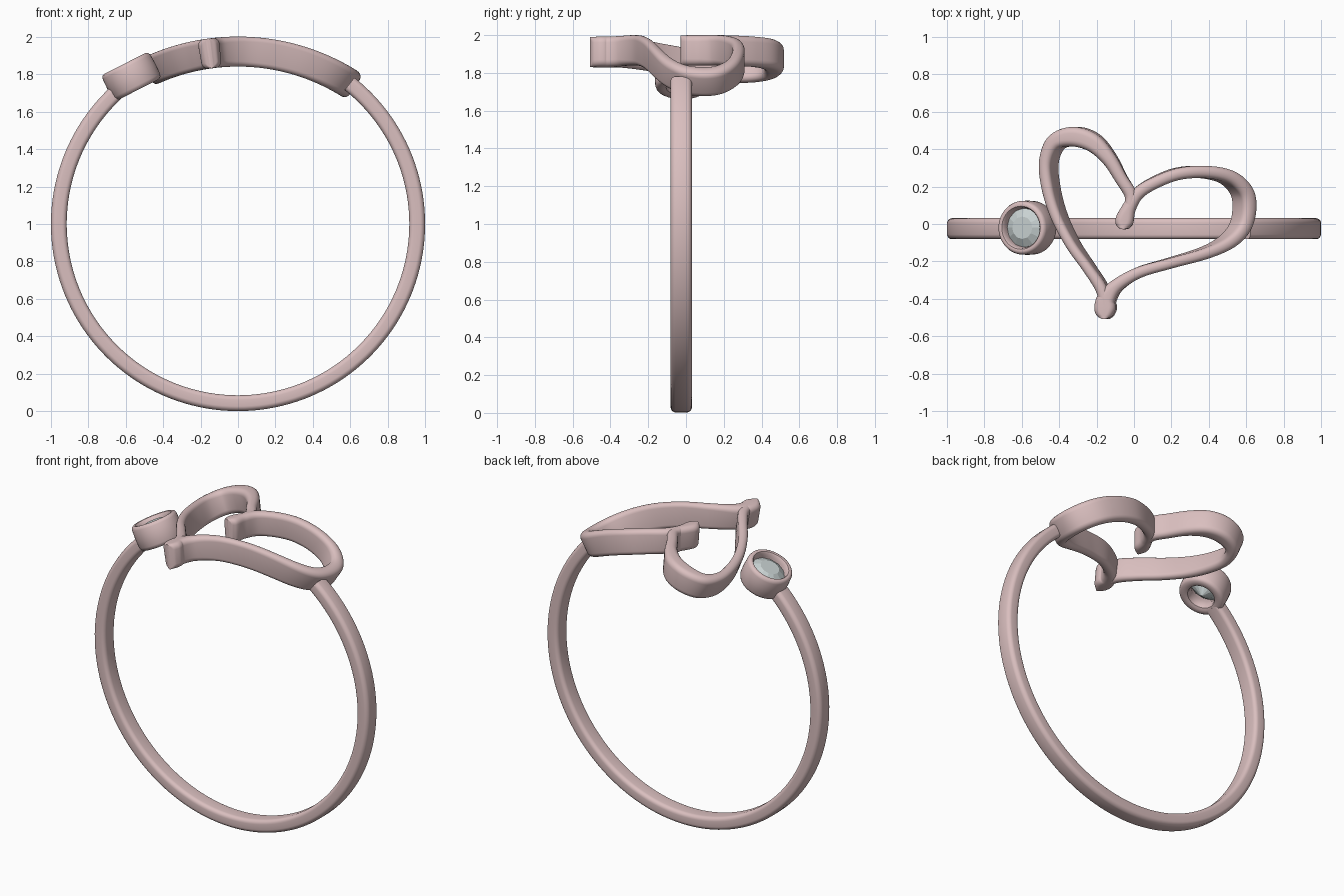
import bpy, bmesh, math
from mathutils import Vector, Matrix

if "Cube" in bpy.data.objects:
    bpy.data.objects.remove(bpy.data.objects["Cube"])


def material(name, color):
    m = bpy.data.materials.new(name)
    m.diffuse_color = color
    m.use_nodes = True
    m.node_tree.nodes["Principled BSDF"].inputs["Base Color"].default_value = m.diffuse_color
    return m


rose = material("rose_metal", (0.70, 0.52, 0.52, 1))
clear = material("clear_stone", (0.58, 0.64, 0.64, 1))


def make_object(name, rings, mat, closed=False, smooth=True):
    """Skin a list of vertex rings; cap the ends unless closed."""
    bm = bmesh.new()
    rows = [[bm.verts.new(p) for p in r] for r in rings]
    n = len(rows[0])
    pairs = list(zip(rows, rows[1:])) + ([(rows[-1], rows[0])] if closed else [])
    for a, b in pairs:
        for i in range(n):
            j = (i + 1) % n
            bm.faces.new((a[i], a[j], b[j], b[i]))
    if not closed:
        bm.faces.new(rows[0])
        bm.faces.new(rows[-1])
    bmesh.ops.recalc_face_normals(bm, faces=bm.faces)
    me = bpy.data.meshes.new(name)
    bm.to_mesh(me)
    bm.free()
    ob = bpy.data.objects.new(name, me)
    bpy.context.collection.objects.link(ob)
    me.materials.append(mat)
    if smooth:
        bpy.ops.object.select_all(action='DESELECT')
        ob.select_set(True)
        bpy.context.view_layer.objects.active = ob
        bpy.ops.object.shade_smooth_by_angle(angle=math.radians(40))
    return ob


def rounded_rect(hw, hh, r, seg=5):
    pts = []
    for k, (sx, sy) in enumerate([(1, 1), (-1, 1), (-1, -1), (1, -1)]):
        for i in range(seg + 1):
            a = math.pi / 2 * (k + i / seg)
            pts.append((sx * (hw - r) + r * math.cos(a),
                        sy * (hh - r) + r * math.sin(a)))
    return pts


def catmull(points, steps=8):
    P = [Vector(p) for p in points]
    P = [2 * P[0] - P[1]] + P + [2 * P[-1] - P[-2]]
    out = []
    for a, b, c, d in zip(P, P[1:], P[2:], P[3:]):
        for i in range(steps):
            t = i / steps
            out.append(0.5 * (2 * b + (c - a) * t + (2 * a - 5 * b + 4 * c - d) * t * t
                              + (3 * b - a - 3 * c + d) * t ** 3))
    return out + [P[-2]]


# Open band: flat-ish inside, rounded outside
def band():
    rings = []
    start, end, n = math.radians(38.5), math.radians(360 - 42.5), 120
    section = [(v, 0.957 + (u if u < 0 else u * math.sqrt(max(0, 1 - 0.25 * (v / 0.055) ** 2))))
               for v, u in rounded_rect(0.056, 0.043, 0.025)]
    for i in range(n + 1):
        a = start + (end - start) * i / n
        rings.append([(r * math.sin(a), -0.025 + v, 1 + r * math.cos(a)) for v, r in section])
    make_object("band", rings, rose)


# Heart ribbon: plan path (x, y, half width) bent over a cylinder
BEND, DEPTH = 1.2, 0.16


def ribbon(name, path):
    pts = catmull(path)
    rings = []
    for i, p in enumerate(pts):
        t = (pts[min(i + 1, len(pts) - 1)] - pts[max(i - 1, 0)]).to_2d().normalized()
        hw = max(p.z, 0.006)
        ring = []
        for u, v in rounded_rect(hw, DEPTH / 2, min(hw * 0.9, 0.034)):
            a = math.asin((p.x - u * t.y) / BEND)
            r = BEND - DEPTH / 2 + v
            ring.append((r * math.sin(a), p.y + u * t.x, 2 - BEND + r * math.cos(a)))
        rings.append(ring)
    make_object(name, rings, rose)


band()
ribbon("heart_right_half", [
    (-0.062, -0.028, 0.01), (-0.06, -0.015, 0.036), (-0.052, 0.02, 0.05),
    (-0.025, 0.09, 0.038), (0.025, 0.165, 0.034), (0.12, 0.222, 0.032),
    (0.25, 0.268, 0.032), (0.40, 0.277, 0.033), (0.53, 0.25, 0.036),
    (0.61, 0.18, 0.038), (0.63, 0.09, 0.038), (0.605, -0.015, 0.036),
    (0.53, -0.095, 0.034), (0.40, -0.155, 0.03), (0.20, -0.21, 0.028),
    (0.03, -0.258, 0.03), (-0.09, -0.325, 0.036), (-0.15, -0.395, 0.05),
    (-0.16, -0.45, 0.058), (-0.161, -0.49, 0.042), (-0.161, -0.508, 0.01)])
ribbon("heart_left_half", [
    (-0.155, -0.44, 0.03), (-0.18, -0.345, 0.032), (-0.25, -0.24, 0.028),
    (-0.345, -0.11, 0.027), (-0.425, 0.04, 0.028), (-0.472, 0.19, 0.03),
    (-0.485, 0.33, 0.032), (-0.44, 0.435, 0.042), (-0.34, 0.466, 0.052),
    (-0.23, 0.435, 0.05), (-0.14, 0.35, 0.04), (-0.07, 0.24, 0.034),
    (-0.02, 0.16, 0.034), (-0.02, 0.10, 0.03)])

# Stone setting, turned about a tilted axis
tilt = Matrix.Translation((-0.568, -0.02, 1.786)) @ Matrix.Rotation(math.radians(-27), 4, 'Y')


def lathe(name, profile, n, mat, closed, smooth):
    rings = [[tilt @ Vector((r * math.cos(2 * math.pi * i / n), r * math.sin(2 * math.pi * i / n), h))
              for i in range(n)] for r, h in profile]
    make_object(name, rings, mat, closed, smooth)


lathe("bezel", [(0.105, 0.045), (0.108, 0.068), (0.115, 0.077), (0.126, 0.079), (0.137, 0.073),
                (0.143, 0.058), (0.145, 0.0), (0.143, -0.055), (0.137, -0.07), (0.125, -0.078),
                (0.10, -0.078), (0.085, -0.072), (0.08, -0.055), (0.085, -0.01), (0.10, 0.02)],
      48, rose, True, True)
lathe("stone", [(0.06, 0.062), (0.105, 0.035), (0.105, 0.028), (0.055, -0.02), (0.004, -0.062)],
      12, clear, False, False)
